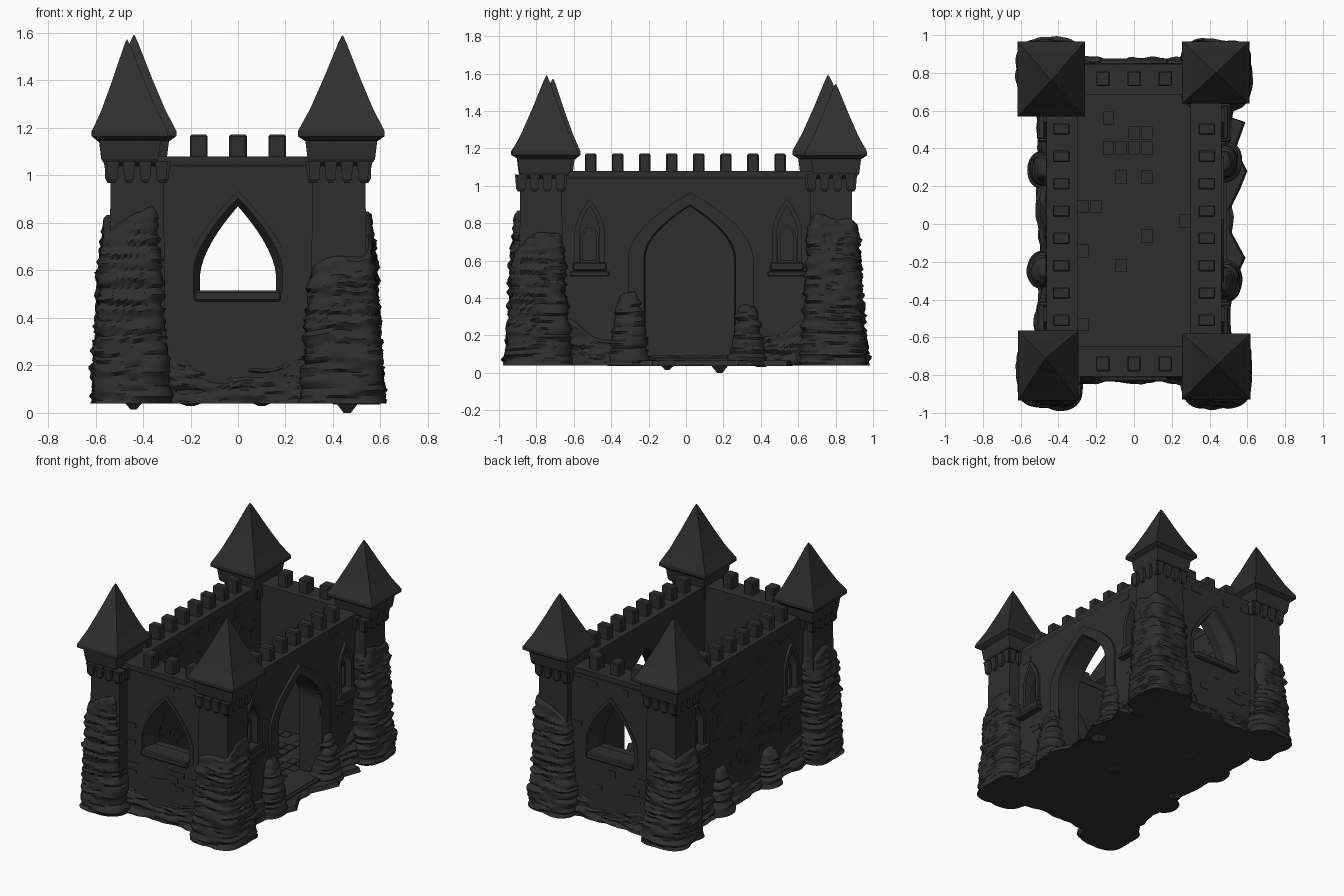
import bpy, bmesh, math, random
from mathutils import Vector, noise

if "Cube" in bpy.data.objects:
    bpy.data.objects.remove(bpy.data.objects["Cube"])

random.seed(4)
stone = bpy.data.materials.new("charcoal stone")
stone.diffuse_color = (0.028, 0.028, 0.028, 1)
stone.use_nodes = True
stone.node_tree.nodes["Principled BSDF"].inputs["Base Color"].default_value = stone.diffuse_color


def finish(bm, name, smooth=False):
    bmesh.ops.recalc_face_normals(bm, faces=bm.faces)
    me = bpy.data.meshes.new(name)
    bm.to_mesh(me)
    bm.free()
    ob = bpy.data.objects.new(name, me)
    bpy.context.collection.objects.link(ob)
    me.materials.append(stone)
    if smooth:
        bpy.ops.object.select_all(action='DESELECT')
        ob.select_set(True)
        bpy.context.view_layer.objects.active = ob
        bpy.ops.object.shade_smooth_by_angle(angle=math.radians(45))
    return ob


def loft(name, axis, rings, closed=False):
    """Skin outlines [(points, depth)] stacked along an axis; closed joins last to first."""
    place = {'x': lambda u, v, d: (d, u, v), 'y': lambda u, v, d: (u, d, v),
             'z': lambda u, v, d: (u, v, d)}[axis]
    bm = bmesh.new()
    vs = [[bm.verts.new(place(u, v, d)) for u, v in pts] for pts, d in rings]
    n = len(vs[0])
    pairs = list(zip(vs, vs[1:])) + ([(vs[-1], vs[0])] if closed else [])
    for a, b in pairs:
        for i in range(n):
            bm.faces.new((a[i], a[(i + 1) % n], b[(i + 1) % n], b[i]))
    if not closed:
        bm.faces.new(vs[0])
        bm.faces.new(vs[-1])
    return finish(bm, name)


def rect(x0, x1, y0, y1):
    return [(x0, y0), (x1, y0), (x1, y1), (x0, y1)]


def sq(cx, cy, hx, hy=None):
    hy = hy or hx
    return rect(cx - hx, cx + hx, cy - hy, cy + hy)


def arch(c, w, z0, zs, zt, n=8, e=1.8):
    right = [(w * (1 - (k / n) ** e), zs + (zt - zs) * k / n) for k in range(n + 1)]
    pts = [(-w, z0), (w, z0)] + right + [(-x, z) for x, z in right[-2::-1]]
    return [(c + x, z) for x, z in pts]


def boxes(name, items, bevel=0.0):
    """Join many boxes (x0, x1, y0, y1, z0, z1) into one object."""
    bm = bmesh.new()
    for x0, x1, y0, y1, z0, z1 in items:
        r = bmesh.ops.create_cube(bm, size=1)['verts']
        for v in r:
            v.co = ((x0 + x1) / 2 + v.co.x * (x1 - x0), (y0 + y1) / 2 + v.co.y * (y1 - y0),
                    (z0 + z1) / 2 + v.co.z * (z1 - z0))
    if bevel:
        bmesh.ops.bevel(bm, geom=bm.edges[:], offset=bevel, segments=1, affect='EDGES')
    return finish(bm, name)


def rock(name, cx, cy, hx, hy, height, flare, nu=110, nv=56, n=6, z0=0.04, amp=0.022, cap=True):
    """Rough, layered masonry sleeve with a ragged top edge."""
    bm, rows = bmesh.new(), []
    for j in range(nv + 1):
        t, row = j / nv, []
        for i in range(nu):
            s, f = divmod(4 * i / nu, 1)
            q = 2 * f - 1
            px, py = [(q, -1), (1, q), (-q, 1), (-1, -q)][int(s)]
            k = (abs(px) ** n + abs(py) ** n) ** (-1 / n)
            x, y = cx + hx * px * k, cy + hy * py * k
            nrm = Vector((math.copysign(abs(px) ** (n - 1), px),
                          math.copysign(abs(py) ** (n - 1), py), 0)).normalized()
            z = z0 + t * (height(x, y) * (1 + 0.1 * noise.noise((x * 7, y * 7, 3))) - z0)
            off = flare * (1 - t) ** 1.2 + 0.012
            off += amp * noise.noise((x * 7, y * 7, z * 45)) + amp * 0.4 * noise.noise((x * 18, y * 18, z * 70))
            off += amp * 0.7 * noise.noise((x * 5, y * 5, z * 6))
            off = off * min(1, (1 - t) * 8) - (0.012 if j == nv else 0)
            row.append(bm.verts.new((x + nrm.x * off, y + nrm.y * off, z)))
        rows.append(row)
    for a, b in zip(rows, rows[1:]):
        for i in range(nu):
            bm.faces.new((a[i], a[(i + 1) % nu], b[(i + 1) % nu], b[i]))
    bm.faces.new(rows[0])
    if cap:
        bm.faces.new(rows[-1])
    return finish(bm, name, True)


# Curtain walls: hollow ring, then openings cut through
XO, YF, YB = 0.455, -0.80, 0.84
walls = loft("curtain_walls", 'z', [
    (rect(-XO - .015, XO + .015, YF - .015, YB + .015), 0.05), (rect(-XO, XO, YF, YB), 1.08),
    (rect(-.305, .305, -.65, .69), 1.08), (rect(-.305, .305, -.65, .69), 0.05)], True)
cutters = [loft("door_cutter", 'x', [(arch(.02, .235, .085, .62, .89), .28), (arch(.02, .25, .085, .62, .90), .6)])]
win, wide = arch(0, .16, .51, .58, .87, 8, 1.6), arch(0, .19, .51, .60, .91, 8, 1.6)
cutters.append(loft("front_cutter", 'y', [(wide, -.9), (wide, -.79), (win, -.72), (win, -.6)]))
cutters.append(loft("back_cutter", 'y', [(wide, .95), (wide, .83), (win, .76), (win, .6)]))
LANCETS = (-.515, .54)
for s in (-1, 1):
    for c in LANCETS:
        a = arch(c, .055, .59, .75, .89)
        cutters.append(loft("lancet_cutter", 'x', [(a, s * .41), (a, s * .6)]))
bpy.context.view_layer.objects.active = walls
for c in cutters:
    m = walls.modifiers.new("cut", 'BOOLEAN')
    m.operation, m.object, m.solver = 'DIFFERENCE', c, 'EXACT'
    bpy.ops.object.modifier_apply(modifier=m.name)
    bpy.data.objects.remove(c)

# Courtyard floor
boxes("courtyard_floor", [(-.31, .31, -.66, .70, .04, .085), (.3, .49, -.25, .29, .04, .08)])


def frame(name, axis, outer, inner, d0, d1):
    loft(name, axis, [(outer, d0), (outer, d1), (inner, d1), (inner, d0)], True)


# Door hood, window frames, sills and tracery
frame("door_hood", 'x', arch(.025, .335, .05, .62, .965), arch(.02, .245, .05, .62, .90), .43, .477)
for s, y in ((-1, YF), (1, YB)):
    frame("end_window_frame", 'y', arch(0, .215, .50, .60, .935, 8, 1.6), arch(0, .188, .51, .60, .905, 8, 1.6),
          y - s * .02, y + s * .012)
    y0, y1 = sorted((y - s * .10, y + s * .035))
    boxes("end_window_sill", [(-.185, .18, y0, y1, .47, .515)], .008)
for s in (-1, 1):
    for c in LANCETS:
        frame("lancet_frame", 'x', arch(c, .08, .57, .75, .93), arch(c, .053, .585, .75, .89), s * .42, s * .478)
        frame("lancet_tracery", 'x', arch(c, .05, .59, .72, .80), arch(c, .035, .6, .72, .78), s * .40, s * .435)
        x0, x1 = sorted((s * .42, s * .51))
        boxes("lancet_sill", [(x0, x1, c - .105, c + .105, .515, .545),
                              (x0, x1 - .012 if s > 0 else x1, c - .09, c + .09, .545, .59)], .006)

# Battlements
side_y = [-.51 + .1447 * i for i in range(8)]
merlons = [(s * .385 - .045, s * .385 + .045, y - .031, y + .031, 1.07, 1.172) for s in (-1, 1) for y in side_y]
merlons += [(x - .037, x + .037, y - .04, y + .04, 1.07, 1.172) for y in (-.74, .77) for x in (-.165, 0, .165)]
boxes("battlements", merlons, .007)
rim = [(rect(-o, o, -.80 - e, .84 + e), z) for o, e, z in ((.455, 0, 1.035), (.462, .008, 1.05), (.462, .008, 1.08))]
loft("parapet_band", 'z', rim + [(rect(-.3, .3, -.645, .685), 1.08), (rect(-.3, .3, -.645, .685), 1.035)], True)

# Corner towers: roof x, y, half sizes, apex x, y, height, rock height
TOWERS = [(-.455, -.75, .16, .185, -.468, -.71, 1.572, .83), (.435, -.755, .182, .175, .44, -.745, 1.59, .68),
          (-.438, .768, .178, .198, -.438, .76, 1.592, .70), (.433, .802, .178, .165, .433, .80, 1.545, .79)]
PROFILE = [(.80, 1.14), (1, 1.165), (1, 1.188), (.73, 1.28), (.41, 1.415), (.09, 1.56), (.01, 1.59)]
for x, y, rx, ry, ax, ay, top, rh in TOWERS:
    bx, by = math.copysign(.425, x), math.copysign(.775, y)
    body = [(sq(bx, by, h), z) for h, z in ((.122, .05), (.112, .95), (.112, 1.04), (.130, 1.055))]
    head = [(sq(x, y, rx - d, ry - d), z) for d, z in ((.048, 1.055), (.040, 1.07), (.030, 1.15))]
    loft("tower_body", 'z', body + head)
    roof = []
    for k, z in PROFILE:
        cx, cy = ax + (x - ax) * k, ay + (y - ay) * k
        roof.append((sq(cx, cy, rx * k, ry * k), 1.14 + (z - 1.14) * (top - 1.14) / .45))
    loft("tower_roof", 'z', roof)
    # Hanging corbels around the head
    for i in range(4):
        o = -.102 + .068 * i
        for dx, dy in ((o, -.113), (o, .113), (-.113, o), (.113, o)):
            px, py = bx + dx, by + dy
            loft("corbel", 'z', [(sq(px, py, h), z) for h, z in ((.010, .968), (.021, .985), (.023, 1.03), (.028, 1.06))])
    # Rubble casing on the outer corner
    ox, oy = (-.453 if x < 0 else .437), math.copysign(.79, y)
    hx = .112 if x < 0 else .125
    rock("tower_rubble", ox, oy, hx, .125,
         lambda px, py: rh + (.35 if x > 0 else -.25) * (abs(px) - .43) - .2 * (abs(py) - .79), .045)


# Rubble footing around all walls, interrupted at the door
def footing(x, y):
    if x > .4 and -.27 < y < .31:
        return .075
    near = max(0, abs(y) - .35) if abs(x) > .4 else max(0, abs(x) - .1)
    return .17 + .35 * near + .06 * noise.noise((x * 6, y * 6, 0))


rock("wall_footing", 0, .02, .465, .815, footing, .035, nu=400, nv=20, n=40, amp=.025, cap=False)

# Leaning rubble buttresses beside the door and on the far wall
for x, y, h in ((.47, -.305, .42), (.47, .33, .36), (-.47, .29, .36), (-.47, -.24, .30)):
    rock("rubble_buttress", x, y, .03, .04, lambda px, py: h, .06, nu=48, nv=30, n=3)

# Rocky ground ledge outside the door, and lumps under the base
edge = [(.4, -.42), (.51, -.36), (.545, -.28), (.59, -.18), (.52, -.05), (.5, .06), (.56, .18),
        (.6, .28), (.54, .4), (.59, .54), (.5, .57), (.4, .57)]
loft("ground_ledge", 'z', [(edge, .035), ([(x - .012, y) for x, y in edge], .065)])
for x, y, z, r in ((.46, .18, 0, .05), (-.44, -.1, .015, .04), (.1, -.09, .03, .05), (-.2, .4, .03, .06)):
    loft("base_lump", 'z', [(sq(x, y, r * .3), z), (sq(x, y, r), .045)])

# Slightly raised stones scattered on walls and paving
stones = []
for _ in range(110):
    w, h, p = random.uniform(.025, .05), random.uniform(.012, .024), .003
    z, s = random.uniform(.25, 1.0), random.choice((-1, 1))
    y, x = random.uniform(-.6, .62), random.uniform(-.28, .28)
    taper = .015 * (1.08 - z)
    clear = all(abs(y - c) > .15 or not .48 < z < .96 for c in LANCETS)
    if clear and (s < 0 or abs(y - .02) > .39):
        xf = s * (XO + taper)
        stones.append((xf - p, xf + p, y - w, y + w, z - h, z + h))
    if abs(x) > .27 or not .4 < z < .97:
        yf = (YF - taper) if s < 0 else (YB + taper)
        stones.append((x - w, x + w, yf - p, yf + p, z - h, z + h))
    stones.append((-.308, -.302, y - w, y + w, z - h, z + h))
for i in range(9):
    for j in range(17):
        if random.random() < .6:
            x, y = -.27 + .0675 * i, -.61 + .078 * j
            stones.append((x - .03, x + .03, y - .035, y + .035, .08, .088 + random.random() * .006))
boxes("raised_stones", stones)
